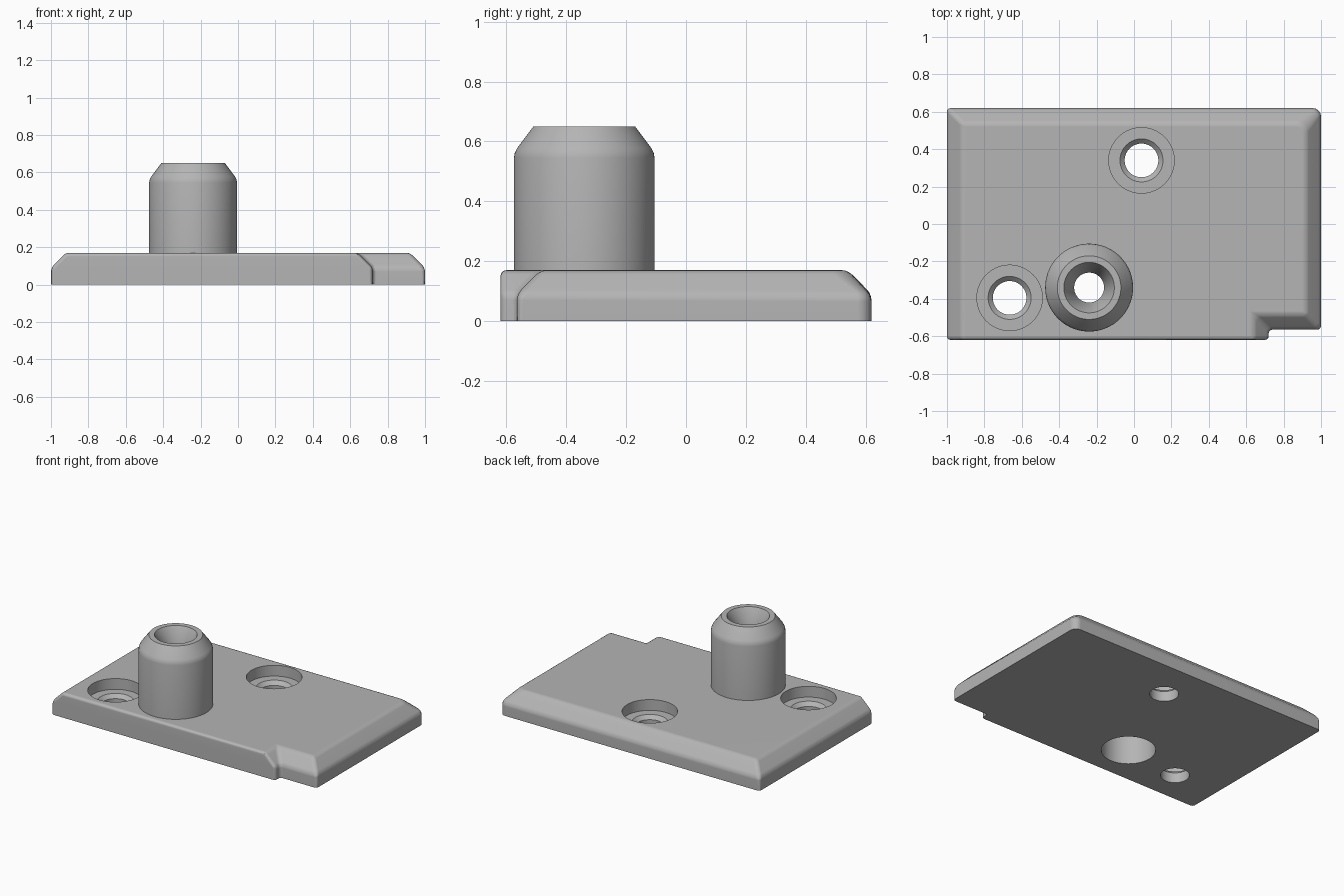
import bpy, bmesh, math

if "Cube" in bpy.data.objects:
    bpy.data.objects.remove(bpy.data.objects["Cube"])

grey = bpy.data.materials.new("satin grey")
grey.use_nodes = True
grey.diffuse_color = (0.46, 0.46, 0.46, 1)
grey.node_tree.nodes["Principled BSDF"].inputs["Base Color"].default_value = grey.diffuse_color


def finish(bm, name):
    bmesh.ops.recalc_face_normals(bm, faces=bm.faces)
    mesh = bpy.data.meshes.new(name)
    bm.to_mesh(mesh)
    bm.free()
    mesh.materials.append(grey)
    obj = bpy.data.objects.new(name, mesh)
    bpy.context.collection.objects.link(obj)
    return obj


def activate(obj):
    bpy.ops.object.select_all(action='DESELECT')
    obj.select_set(True)
    bpy.context.view_layer.objects.active = obj


def lathe(name, profile, x, y, steps=72):
    """Spin a (radius, height) profile about z; radius 0 ends close it."""
    bm = bmesh.new()
    verts = [bm.verts.new((r, 0, z)) for r, z in profile]
    edges = [bm.edges.new(pair) for pair in zip(verts, verts[1:])]
    bmesh.ops.spin(bm, geom=verts + edges, cent=(0, 0, 0), axis=(0, 0, 1),
                   angle=2 * math.pi, steps=steps)
    bmesh.ops.remove_doubles(bm, verts=bm.verts, dist=1e-5)
    obj = finish(bm, name)
    obj.location = (x, y, 0)
    return obj


# Plate: notched outline with a chamfered upper rim
H, SHOULDER, C = 0.17, 0.09, 0.08
outline = [(-1, -.62), (.72, -.62), (.72, -.565), (1, -.565), (1, .62), (-1, .62)]
crown = [(-1 + C, -.62), (.72 - C, -.62), (.72 - C, -.565 + C),
         (1 - C, -.565 + C), (1 - C, .62 - C), (-1 + C, .62 - C)]
bm = bmesh.new()
rings = [[bm.verts.new((x, y, z)) for x, y in pts]
         for pts, z in ((outline, 0), (outline, SHOULDER), (crown, H))]
bm.faces.new(rings[0][::-1])
bm.faces.new(rings[2])
n = len(outline)
for low, high in zip(rings, rings[1:]):
    for i in range(n):
        j = (i + 1) % n
        bm.faces.new((low[i], low[j], high[j], high[i]))
bmesh.ops.recalc_face_normals(bm, faces=bm.faces)

# Larger round on the back left corner, small rounds on the other upper edges
corner = [e for e in bm.edges if all(v.co.x > .9 and v.co.y > .5 for v in e.verts)]
bmesh.ops.bevel(bm, geom=corner, offset=.045, segments=4, profile=.5,
                affect='EDGES', clamp_overlap=True)
soft = [e for e in bm.edges if max(v.co.z for v in e.verts) > .01
        and len(e.link_faces) == 2 and e.calc_face_angle() > math.radians(30)]
bmesh.ops.bevel(bm, geom=soft, offset=.02, segments=3, profile=.5,
                affect='EDGES', clamp_overlap=True)
plate = finish(bm, "base_plate")

# Stepped screw holes and the opening beneath the post
POST = (-.24, -.34)
screw = [(0, -.1), (.09, -.1), (.09, .07), (.115, .095), (.175, .095), (.175, .3), (0, .3)]
opening = [(0, -.1), (.17, -.1), (.17, .3), (0, .3)]
cutters = [lathe("screw_hole_cutter", screw, .04, .34),
           lathe("screw_hole_cutter", screw, -.665, -.395),
           lathe("post_opening_cutter", opening, *POST)]
activate(plate)
for cutter in cutters:
    cutter.hide_render = True
    mod = plate.modifiers.new("hole", 'BOOLEAN')
    mod.operation, mod.solver, mod.object = 'DIFFERENCE', 'EXACT', cutter
    bpy.ops.object.modifier_apply(modifier=mod.name)
for cutter in cutters:
    bpy.data.objects.remove(cutter)

# Hollow post: rounded shoulder, tapered tip, funnel mouth and wide lower bore
post = lathe("hollow_post", [
    (.235, .16), (.235, .545), (.232, .562), (.224, .578), (.17, .65),
    (.135, .65), (.08, .545), (.08, .4), (.17, .4), (.17, H)], *POST)

for obj in (plate, post):
    activate(obj)
    bpy.ops.object.shade_smooth_by_angle(angle=math.radians(28))
weighted = plate.modifiers.new("even shading", 'WEIGHTED_NORMAL')
weighted.keep_sharp = True
